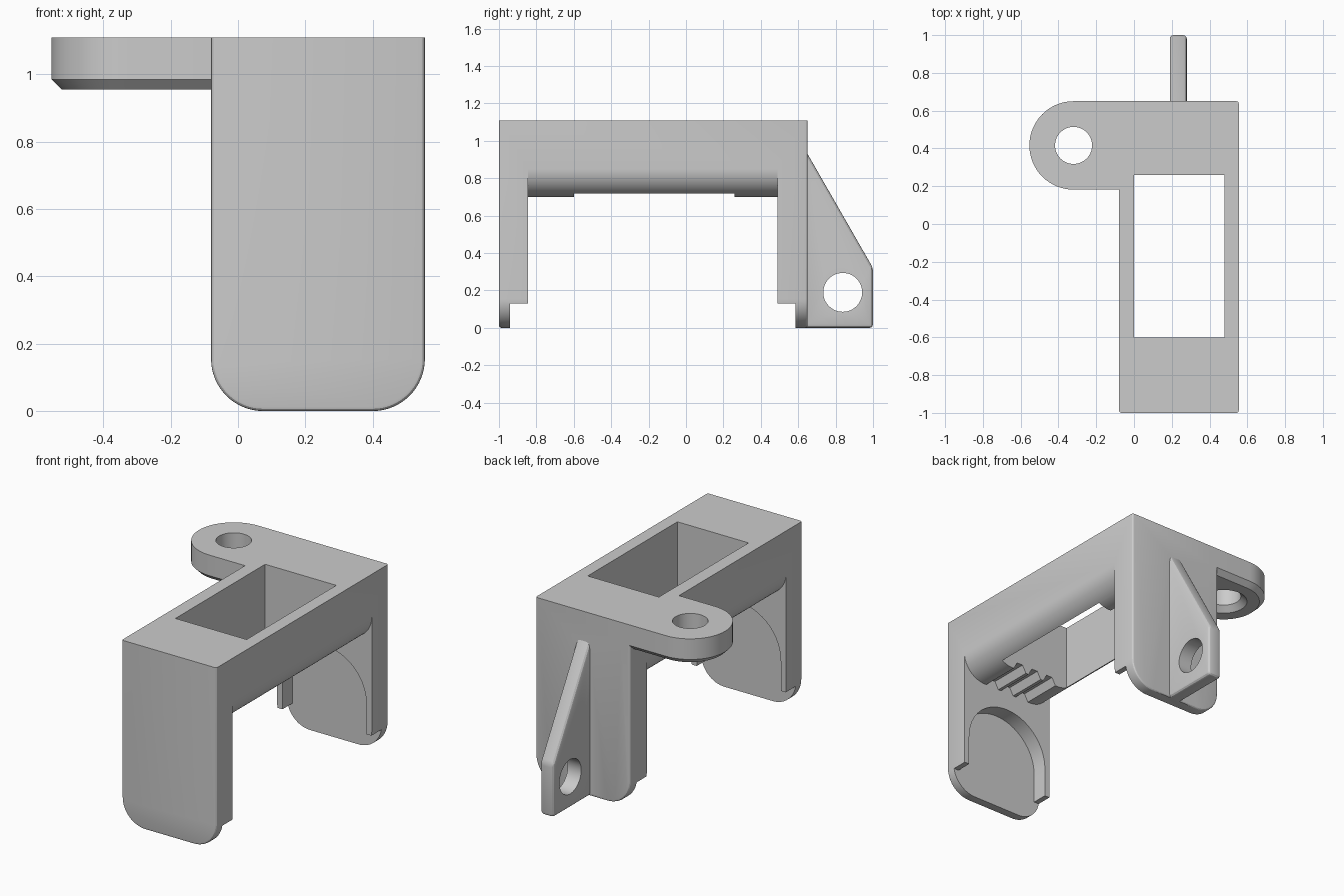
import bpy, bmesh, math

cube = bpy.data.objects.get("Cube")
if cube:
    bpy.data.objects.remove(cube, do_unlink=True)

grey = bpy.data.materials.new("plain grey")
grey.use_nodes = True
colour = (0.6, 0.6, 0.6, 1)
grey.diffuse_color = colour
grey.node_tree.nodes["Principled BSDF"].inputs["Base Color"].default_value = colour

PLACE = {
    "X": lambda u, v, d: (d, u, v),
    "Y": lambda u, v, d: (u, d, v),
    "Z": lambda u, v, d: (u, v, d),
}


def arc(cx, cy, r, start, end, steps=16):
    angles = [math.radians(start + (end - start) * i / steps) for i in range(steps + 1)]
    return [(cx + r * math.cos(a), cy + r * math.sin(a)) for a in angles]


def circle(cx, cy, r):
    return arc(cx, cy, r, 0, 360, 48)[:-1]


def rect(u0, v0, u1, v1):
    return [(u0, v0), (u1, v0), (u1, v1), (u0, v1)]


def prism(name, profile, axis, near, far, bevel=0, segments=3, choose="both"):
    """Extrude a profile along an axis and bevel chosen edges."""
    bm = bmesh.new()
    place = PLACE[axis]
    a = [bm.verts.new(place(u, v, near)) for u, v in profile]
    b = [bm.verts.new(place(u, v, far)) for u, v in profile]
    caps = [bm.faces.new(a), bm.faces.new(b)]
    n = len(profile)
    for i in range(n):
        j = (i + 1) % n
        bm.faces.new((a[i], a[j], b[j], b[i]))
    bmesh.ops.recalc_face_normals(bm, faces=bm.faces)
    if bevel:
        if choose == "all":
            edges = list(bm.edges)
        elif choose == "near":
            edges = list(caps[0].edges)
        else:
            edges = list(caps[0].edges) + list(caps[1].edges)
        bmesh.ops.bevel(bm, geom=edges, offset=bevel, segments=segments,
                        profile=0.5, affect="EDGES")
    mesh = bpy.data.meshes.new(name)
    bm.to_mesh(mesh)
    bm.free()
    mesh.materials.append(grey)
    obj = bpy.data.objects.new(name, mesh)
    bpy.context.collection.objects.link(obj)
    return obj


def combine(target, other, operation):
    mod = target.modifiers.new(operation.lower(), "BOOLEAN")
    mod.operation = operation
    mod.solver = "EXACT"
    mod.object = other
    bpy.context.view_layer.objects.active = target
    bpy.ops.object.modifier_apply(modifier=mod.name)
    bpy.data.objects.remove(other, do_unlink=True)


LEFT, RIGHT, TOP = -0.08, 0.555, 1.11
MID = (LEFT + RIGHT) / 2
CORNER, FILLET = 0.155, 0.15

# Solid body with rounded lower corners and softened end rims
outline = (arc(LEFT + CORNER, CORNER, CORNER, 180, 270)
           + arc(RIGHT - CORNER, CORNER, CORNER, 270, 360)
           + [(RIGHT, 1.3), (LEFT, 1.3)])
body = prism("bracket_body", outline, "Y", -1, 0.65, bevel=0.013)
combine(body, prism("top_trim", rect(-2, TOP, 2, 2), "Y", -2, 2), "DIFFERENCE")

# Space between the legs, with rounded beam edges and gripping grooves
under = [(-0.3, -0.2), (0.8, -0.2), (0.8, 0.7 + FILLET)]
under += arc(RIGHT - FILLET, 0.7 + FILLET, FILLET, 0, -90)
for gx in (MID + 0.11, MID, MID - 0.11):
    under += [(gx + 0.045, 0.7), (gx + 0.02, 0.745), (gx - 0.02, 0.745), (gx - 0.045, 0.7)]
under += arc(LEFT + FILLET, 0.7 + FILLET, FILLET, -90, -180)
under += [(-0.3, 0.7 + FILLET)]
combine(body, prism("leg_gap", under, "Y", -0.845, 0.49), "DIFFERENCE")

# Arched recess in the inner face of both legs, leaving a thin lower lip
arch = [(-0.3, -0.2), (0.8, -0.2), (0.8, 0.13), (MID + 0.282, 0.13)]
arch += arc(MID, 0.31, 0.282, 0, 180, 32)
arch += [(MID - 0.282, 0.13), (-0.3, 0.13)]
combine(body, prism("arch_recess", arch, "Y", -0.94, 0.585), "DIFFERENCE")

# Rectangular opening through the beam
combine(body, prism("opening", rect(0, -0.6, 0.478, 0.26), "Z", 0.3, 1.5), "DIFFERENCE")

# Side tab with chamfered underside
tab_outline = arc(-0.32, 0.416, 0.234, 90, 270, 32) + [(-0.02, 0.182), (-0.02, 0.65)]
tab = prism("side_tab", tab_outline, "Z", 0.955, TOP, bevel=0.03, segments=1, choose="near")
combine(tab, prism("tab_hole", circle(-0.32, 0.416, 0.098), "Z", 0.8, 1.3), "DIFFERENCE")
sink = prism("tab_countersink", circle(-0.32, 0.416, 0.16), "Z", 0.93, 0.99)
for v in sink.data.vertices:
    if v.co.z > 0.96:
        v.co.x = -0.32 + (v.co.x + 0.32) * 0.6
        v.co.y = 0.416 + (v.co.y - 0.416) * 0.6
combine(tab, sink, "DIFFERENCE")
combine(body, tab, "UNION")

# Rear fin with a cross hole
fin_outline = [(0.6, 0), (1, 0), (1, 0.32), (0.6, 1.017)]
fin = prism("rear_fin", fin_outline, "X", 0.19, 0.28, bevel=0.02, choose="all")
combine(fin, prism("fin_hole", circle(0.838, 0.19, 0.104), "X", 0, 0.5), "DIFFERENCE")
combine(body, fin, "UNION")

bpy.ops.object.select_all(action="DESELECT")
body.select_set(True)
bpy.context.view_layer.objects.active = body
bpy.ops.object.shade_smooth_by_angle(angle=math.radians(25))
